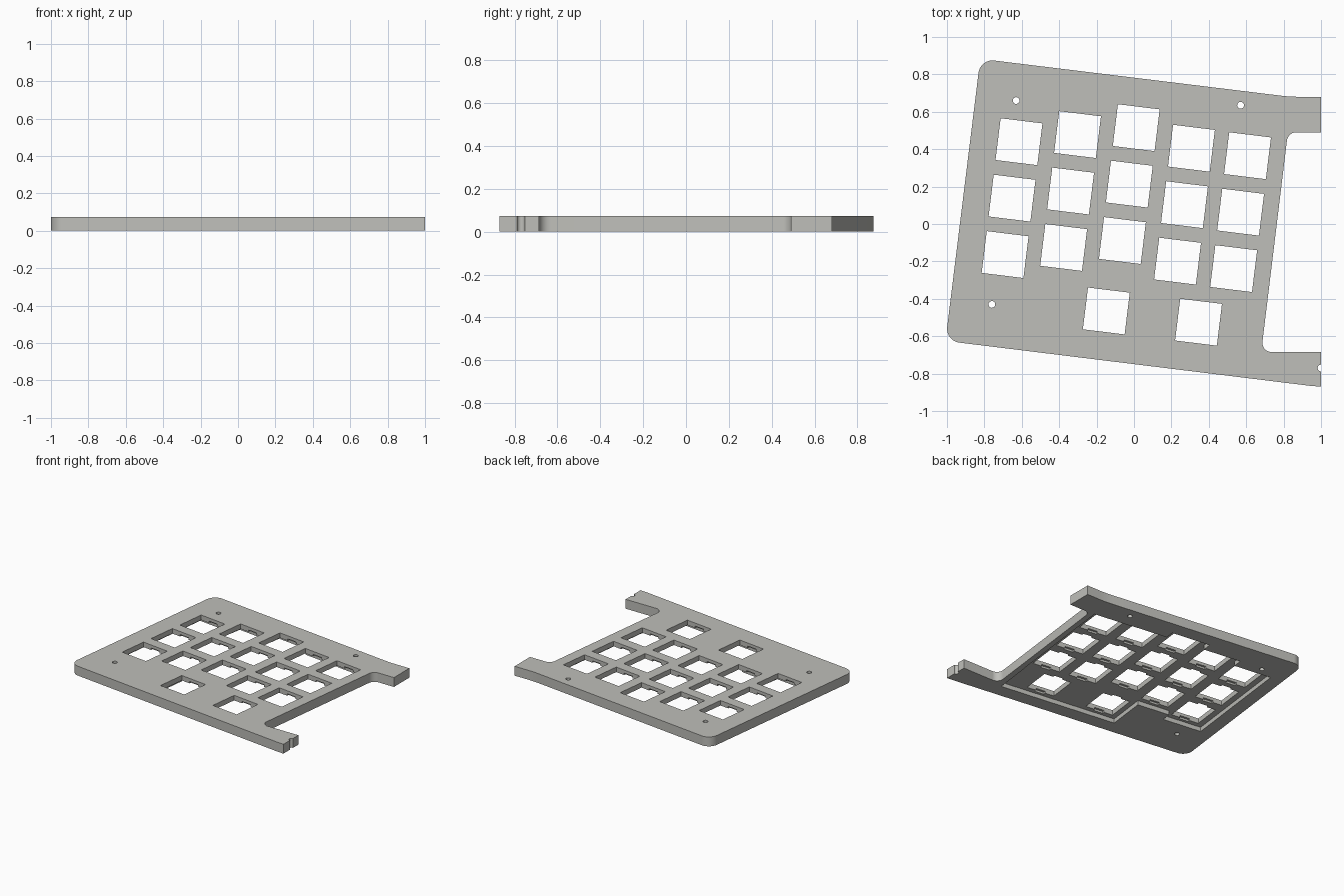
import bpy, bmesh, math
from mathutils import Vector, Matrix

if "Cube" in bpy.data.objects:
    bpy.data.objects.remove(bpy.data.objects["Cube"])

THICK = 0.073      # plate height
RECESS = 0.034     # depth of the pocket under the keys
TILT = math.radians(-7)
ROT = Matrix.Rotation(TILT, 4, 'Z')
EX, EY = ROT @ Vector((1, 0, 0)), ROT @ Vector((0, 1, 0))
PITCH, HOLE = 0.304, 0.225

grey = bpy.data.materials.new("warm_grey")
grey.diffuse_color = (0.52, 0.52, 0.49, 1)
grey.use_nodes = True
grey.node_tree.nodes["Principled BSDF"].inputs["Base Color"].default_value = grey.diffuse_color


def to_object(name, bm):
    bmesh.ops.recalc_face_normals(bm, faces=bm.faces)
    mesh = bpy.data.meshes.new(name)
    bm.to_mesh(mesh)
    bm.free()
    mesh.materials.append(grey)
    obj = bpy.data.objects.new(name, mesh)
    bpy.context.collection.objects.link(obj)
    return obj


def rounded(corners, steps=10):
    """Outline points with each (x, y, radius) corner filleted."""
    pts = []
    for i, (x, y, r) in enumerate(corners):
        p = Vector((x, y))
        if r == 0:
            pts.append(p)
            continue
        a = (Vector(corners[i - 1][:2]) - p).normalized()
        b = (Vector(corners[(i + 1) % len(corners)][:2]) - p).normalized()
        half = a.angle(b) / 2
        centre = p + (a + b).normalized() * (r / math.sin(half))
        s = p + a * (r / math.tan(half)) - centre
        e = p + b * (r / math.tan(half)) - centre
        turn = -s.angle_signed(e)   # counter-clockwise positive
        for k in range(steps + 1):
            pts.append(centre + Matrix.Rotation(turn * k / steps, 2) @ s)
    return pts


def add_box(bm, centre, sx, sy, z0, z1):
    """Box turned with the key grid."""
    m = (Matrix.Translation((centre.x, centre.y, (z0 + z1) / 2)) @ ROT
         @ Matrix.Diagonal((sx, sy, z1 - z0, 1)))
    bmesh.ops.create_cube(bm, size=1, matrix=m)


# Plate outline with the two arms on the right
outline = rounded([
    (-1.008, -0.625, 0.075), (0.94, -0.865, 0), (1, -0.87, 0),
    (1, -0.685, 0), (0.68, -0.685, 0.05), (0.823, 0.49, 0.05),
    (1, 0.49, 0), (1, 0.68, 0), (0.835, 0.68, 0.9), (-0.822, 0.883, 0.075)])
bm = bmesh.new()
base = bm.faces.new([bm.verts.new((p.x, p.y, 0)) for p in outline])
ext = bmesh.ops.extrude_face_region(bm, geom=[base])
bmesh.ops.translate(bm, vec=(0, 0, THICK),
                    verts=[v for v in ext["geom"] if isinstance(v, bmesh.types.BMVert)])
plate = to_object("switch_plate", bm)

# Key positions: five staggered columns of three, and two thumb keys
tops = [Vector((x, y, 0)) for x, y in
        [(-0.615, 0.44), (-0.302, 0.478), (0.012, 0.515), (0.307, 0.405), (0.607, 0.365)]]
thumbs = [Vector((-0.148, -0.465, 0)), Vector((0.345, -0.525, 0))]
keys = [t - EY * PITCH * r for t in tops for r in range(3)] + thumbs
cutters = []

# Pocket underneath: one box per column and one for the thumb row
for t in tops:
    bm = bmesh.new()
    add_box(bm, t - EY * PITCH, PITCH + 0.012, PITCH * 3, -0.05, RECESS)
    cutters.append(to_object("column_pocket_cutter", bm))
right = tops[4].dot(EX) + PITCH / 2 + 0.003
left = thumbs[0].dot(EX) - PITCH / 2
low = thumbs[0].dot(EY) - PITCH / 2
high = tops[4].dot(EY) - PITCH * 2
bm = bmesh.new()
add_box(bm, EX * (left + right) / 2 + EY * (low + high) / 2,
        right - left, high - low, -0.06, RECESS)
cutters.append(to_object("thumb_pocket_cutter", bm))

# Square key openings, then clip notches in their front and back walls
bm = bmesh.new()
for k in keys:
    add_box(bm, k, HOLE, HOLE, -0.1, 0.2)
cutters.append(to_object("key_hole_cutter", bm))
bm = bmesh.new()
for k in keys:
    add_box(bm, k, 0.08, HOLE + 0.034, -0.08, RECESS + 0.015)
cutters.append(to_object("clip_notch_cutter", bm))

# Screw holes, one of them halved by the arm end
bm = bmesh.new()
for x, y in [(-0.63, 0.66), (0.57, 0.635), (-0.76, -0.43), (1.0, -0.77)]:
    bmesh.ops.create_cone(bm, cap_ends=True, segments=24, radius1=0.018, radius2=0.018,
                          depth=0.4, matrix=Matrix.Translation((x, y, 0)))
cutters.append(to_object("screw_hole_cutter", bm))

# Cut everything and keep only the finished plate
for c in cutters:
    c.hide_render = True
    mod = plate.modifiers.new(c.name, 'BOOLEAN')
    mod.operation = 'DIFFERENCE'
    mod.solver = 'EXACT'
    mod.object = c
graph = bpy.context.evaluated_depsgraph_get()
plate.data = bpy.data.meshes.new_from_object(plate.evaluated_get(graph))
plate.modifiers.clear()
for c in cutters:
    bpy.data.objects.remove(c)

bpy.context.view_layer.objects.active = plate
plate.select_set(True)
bpy.ops.object.shade_smooth_by_angle(angle=math.radians(30))
